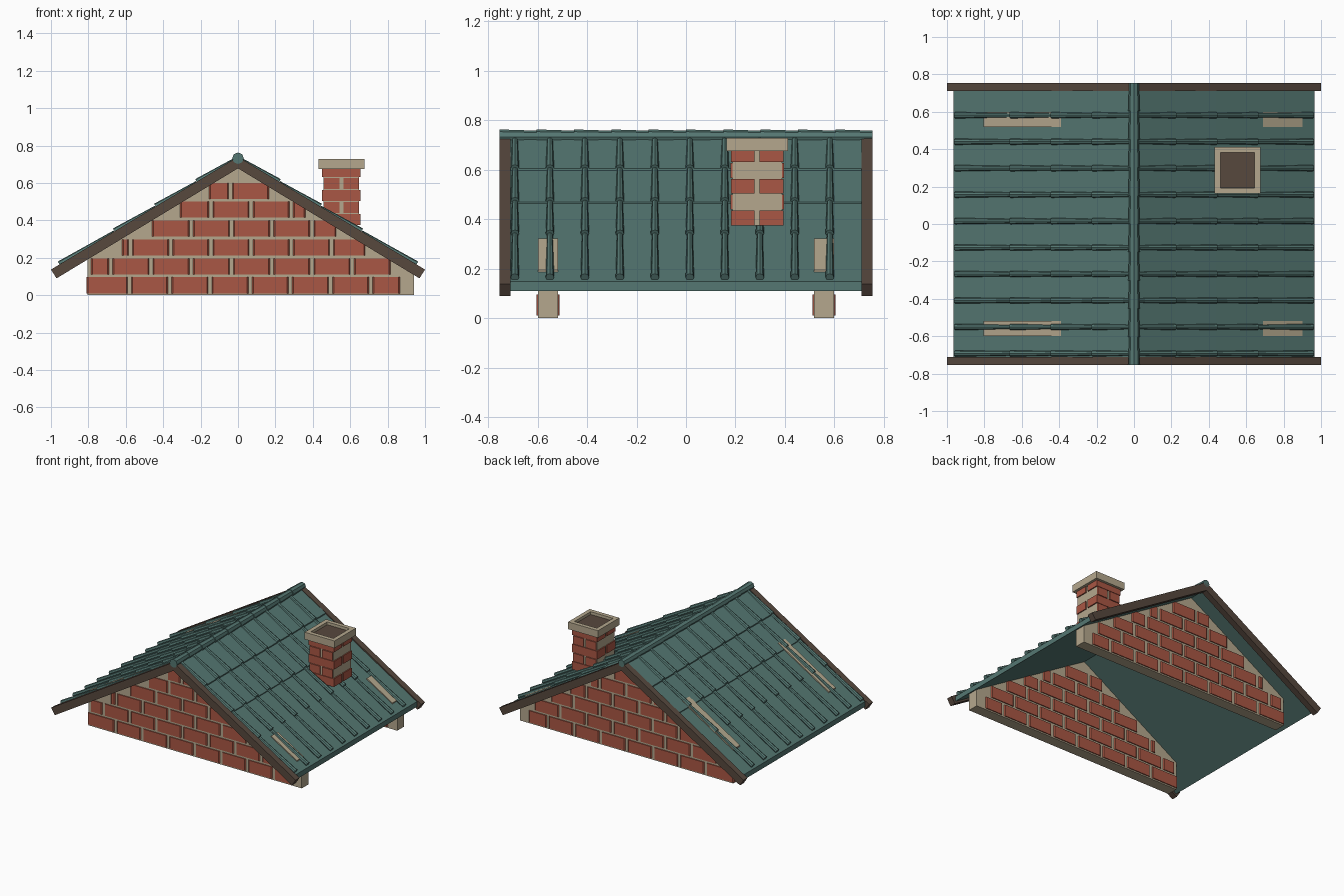
import bpy, bmesh, math
from mathutils import Matrix, Vector

if "Cube" in bpy.data.objects:
    bpy.data.objects.remove(bpy.data.objects["Cube"], do_unlink=True)


def material(name, rgb):
    m = bpy.data.materials.new(name)
    m.use_nodes = True
    m.diffuse_color = (*rgb, 1)
    m.node_tree.nodes["Principled BSDF"].inputs["Base Color"].default_value = (*rgb, 1)
    return m


TEAL = material("teal roof", (0.09, 0.185, 0.168))
BRICK = material("red brick", (0.40, 0.095, 0.058))
MORTAR = material("beige mortar", (0.46, 0.39, 0.27))
WOOD = material("dark brown wood", (0.095, 0.065, 0.048))
SLOPE = 0.6


def finish(name, bm, mat):
    bmesh.ops.recalc_face_normals(bm, faces=bm.faces)
    mesh = bpy.data.meshes.new(name)
    bm.to_mesh(mesh)
    bm.free()
    mesh.materials.append(mat)
    ob = bpy.data.objects.new(name, mesh)
    bpy.context.collection.objects.link(ob)
    return ob


def prism(name, profile, y0, y1, mat):
    """Extrude an x-z profile along y."""
    bm = bmesh.new()
    face = bm.faces.new([bm.verts.new((x, y0, z)) for x, z in profile])
    out = bmesh.ops.extrude_face_region(bm, geom=[face])
    verts = [g for g in out["geom"] if isinstance(g, bmesh.types.BMVert)]
    bmesh.ops.translate(bm, verts=verts, vec=(0, y1 - y0, 0))
    return finish(name, bm, mat)


def box(bm, lo, hi, chamfer=0):
    lo, hi = Vector(lo), Vector(hi)
    mat = Matrix.Translation((lo + hi) / 2) @ Matrix.Diagonal((*(hi - lo), 1))
    verts = bmesh.ops.create_cube(bm, size=1, matrix=mat)["verts"]
    if chamfer:
        edges = {e for v in verts for e in v.link_edges
                 if abs(e.verts[0].co.z - e.verts[1].co.z) > 0.001}
        bmesh.ops.bevel(bm, geom=list(edges), offset=chamfer, segments=1, affect='EDGES')


def tube(bm, a, b, r1, r2, sides=8):
    """Tapered tile cover running from a to b."""
    a, b = Vector(a), Vector(b)
    d = b - a
    mat = Matrix.Translation((a + b) / 2) @ d.to_track_quat('Z', 'Y').to_matrix().to_4x4()
    bmesh.ops.create_cone(bm, cap_ends=True, segments=sides, radius1=r1, radius2=r2,
                          depth=d.length, matrix=mat)


def line(top, x):
    return (x, top - SLOPE * abs(x))


# Roof slab with two overlapping upper courses on each slope
half = [line(0.727, 0.965), line(0.727, 0.44), line(0.733, 0.44),
        line(0.729, 0.22), line(0.737, 0.22)]
roof = ([line(0.689, 0.965)] + half + [(0, 0.735)]
        + [(-x, z) for x, z in reversed(half)] + [line(0.689, -0.965), (0, 0.689)])
prism("roof_slab", roof, -0.712, 0.712, TEAL)

# Ribs: overlapping tapered covers down both slopes
bm = bmesh.new()
stops = [0.0, 0.22, 0.44, 0.66, 0.955]
for i in range(10):
    y = -0.692 + i * 0.1415
    for s in (-1, 1):
        for x0, x1 in zip(stops, stops[1:]):
            low = line(0.738, s * x1)
            high = line(0.731, s * x0)
            tube(bm, (high[0], y, high[1]), (low[0], y, low[1]), 0.012, 0.017)
finish("roof_ribs", bm, TEAL)

# Ridge cap of tapered pieces
bm = bmesh.new()
count = 10
step = 1.51 / count
for i in range(count):
    y = -0.755 + i * step
    tube(bm, (0, y, 0.732), (0, y + step, 0.732), 0.031, 0.026)
finish("ridge_cap", bm, TEAL)

# Barge boards on both gable ends
drop = Vector((0.97, 0.09))
board = [(0, 0.74), (1, 0.137), drop, (0, 0.678), (-drop.x, drop.y), (-1, 0.137)]
for name, y in (("front_barge_board", -0.755), ("back_barge_board", 0.71)):
    prism(name, board, y, y + 0.045, WOOD)

# Gable walls, breaking slightly through the roof low on each slope
wall = [(-0.805, 0), (0.94, 0), (0.94, 0.15), line(0.727, 0.9), line(0.735, 0.9),
        line(0.735, 0.69), line(0.71, 0.69), (0, 0.71), line(0.71, -0.39),
        line(0.736, -0.39), line(0.736, -0.805)]
# Brick courses: left end, right end, first joint
rows = [(-0.81, 0.865, -0.58), (-0.785, 0.84, -0.68), (-0.62, 0.68, -0.575),
        (-0.46, 0.525, -0.25), (-0.31, 0.36, -0.145), (-0.155, 0.205, -0.04)]
for side, y in (("front", -0.558), ("back", 0.558)):
    prism(side + "_gable_wall", wall, y - 0.04, y + 0.04, MORTAR)
    bm = bmesh.new()
    for r, (start, end, joint) in enumerate(rows):
        z = 0.01 + r * 0.101
        x = start
        while x < end - 0.02:
            stop = min(joint - 0.01, end)
            if stop - x > 0.015:
                box(bm, (x, y - 0.047, z), (stop, y + 0.047, z + 0.086), 0.007)
            x = joint + 0.01
            joint += 0.215
    finish(side + "_gable_bricks", bm, BRICK)

# Chimney core, with brick pairs alternating between face directions
cx, cy = 0.553, 0.288
bm = bmesh.new()
box(bm, (cx - 0.095, cy - 0.1, 0.375), (cx + 0.095, cy + 0.1, 0.69))
finish("chimney_core", bm, MORTAR)
bm = bmesh.new()
for r in range(5):
    z = 0.375 + r * 0.064
    top = min(z + 0.06, 0.68)
    for s in (-1, 1):
        if r % 2:
            x0, x1 = sorted((cx + s * 0.01, cx + s * 0.094))
            box(bm, (x0, cy - 0.108, z), (x1, cy + 0.108, top))
        else:
            y0, y1 = sorted((cy + s * 0.01, cy + s * 0.106))
            box(bm, (cx - 0.103, y0, z), (cx + 0.103, y1, top))
finish("chimney_bricks", bm, BRICK)

# Chimney cap with a sunken dark flue
bm = bmesh.new()
box(bm, (cx - 0.122, cy - 0.125, 0.675), (cx + 0.122, cy + 0.125, 0.728))
bm.faces.ensure_lookup_table()
top = max(bm.faces, key=lambda f: f.calc_center_median().z)
bmesh.ops.inset_region(bm, faces=[top], thickness=0.043)
bmesh.ops.inset_region(bm, faces=[top], thickness=0.001, depth=-0.02)
center = top.calc_center_median().copy()
cap = finish("chimney_cap", bm, MORTAR)
cap.data.materials.append(WOOD)
for p in cap.data.polygons:
    if (p.center - center).length < 0.005:
        p.material_index = 1
